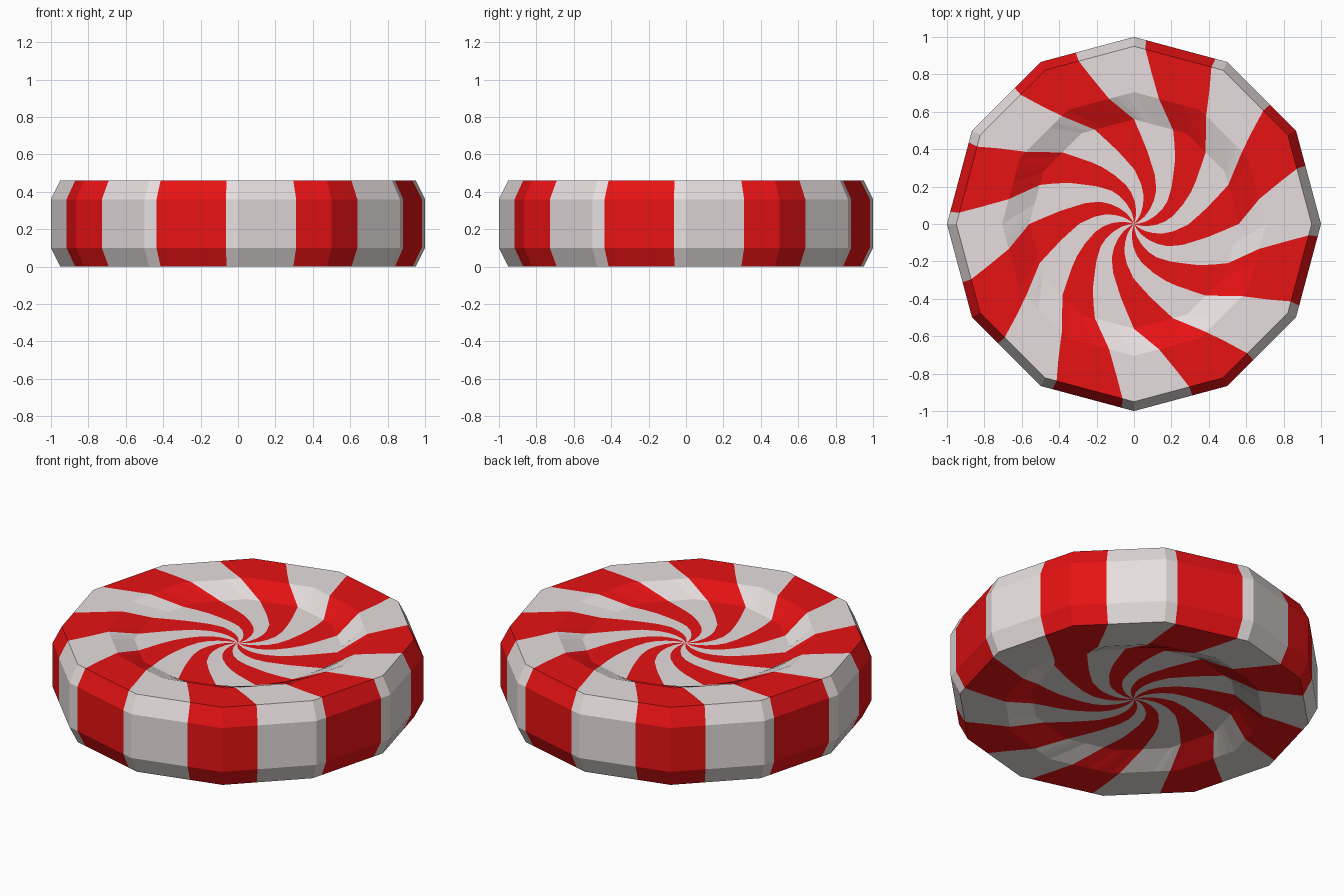
import bpy, bmesh, math

if "Cube" in bpy.data.objects:
    bpy.data.objects.remove(bpy.data.objects["Cube"])

SIDES, COLS = 12, 96            # 12-sided body, 3.75 degree columns
STEP = 360 / COLS
HEIGHT = 0.46


def make_material(name, rgb):
    m = bpy.data.materials.new(name)
    m.diffuse_color = (*rgb, 1)
    m.use_nodes = True
    m.node_tree.nodes["Principled BSDF"].inputs["Base Color"].default_value = m.diffuse_color
    return m


def polygon_point(radius, degrees, z):
    """Point on the outline of a regular 12-gon at the given angle."""
    seg = 360 / SIDES
    off = math.radians(degrees % seg - seg / 2)
    r = radius * math.cos(math.radians(seg / 2)) / math.cos(off)
    a = math.radians(degrees)
    return (r * math.cos(a), r * math.sin(a), z)


# Upper half of the profile: radius, z, swirl angle
DENT = HEIGHT - 0.06
upper = [
    (0.03, DENT, -80), (0.07, DENT, -74), (0.12, DENT, -66),
    (0.17, DENT, -59), (0.22, DENT, -52), (0.29, DENT, -42),
    (0.35, DENT, -34.5), (0.41, DENT, -29), (0.48, DENT, -23.5),
    (0.56, DENT, -18.75),           # floor of the dent
    (0.705, HEIGHT, -7.5),          # lip of the dent
    (0.83, HEIGHT, -3),
    (0.95, HEIGHT, 0),              # flat rim
    (1.0, HEIGHT - 0.10, 0),        # bevelled edge
]
profile = upper + [(r, HEIGHT - z, t) for r, z, t in reversed(upper)]

bm = bmesh.new()
rings = [[bm.verts.new(polygon_point(r, c * STEP + t, z)) for c in range(COLS)]
         for r, z, t in profile]
poles = [bm.verts.new((0, 0, DENT)), bm.verts.new((0, 0, HEIGHT - DENT))]


def stripe(col):
    """Alternate red and white every 22.5 degrees."""
    return 1 if ((col - 5) // 6) % 2 == 0 else 0


# Skin between the rings, then close both centres
for c in range(COLS):
    d = (c + 1) % COLS
    for a, b in zip(rings, rings[1:]):
        bm.faces.new((a[c], b[c], b[d], a[d])).material_index = stripe(c)
    for pole, ring in zip(poles, (rings[0], rings[-1])):
        bm.faces.new((pole, ring[c], ring[d])).material_index = stripe(c)
bmesh.ops.recalc_face_normals(bm, faces=bm.faces)

mesh = bpy.data.meshes.new("swirl_candy")
bm.to_mesh(mesh)
bm.free()
mesh.materials.append(make_material("sugar white", (0.80, 0.73, 0.73)))
mesh.materials.append(make_material("candy red", (0.80, 0.006, 0.007)))
bpy.context.collection.objects.link(bpy.data.objects.new("swirl_candy", mesh))
